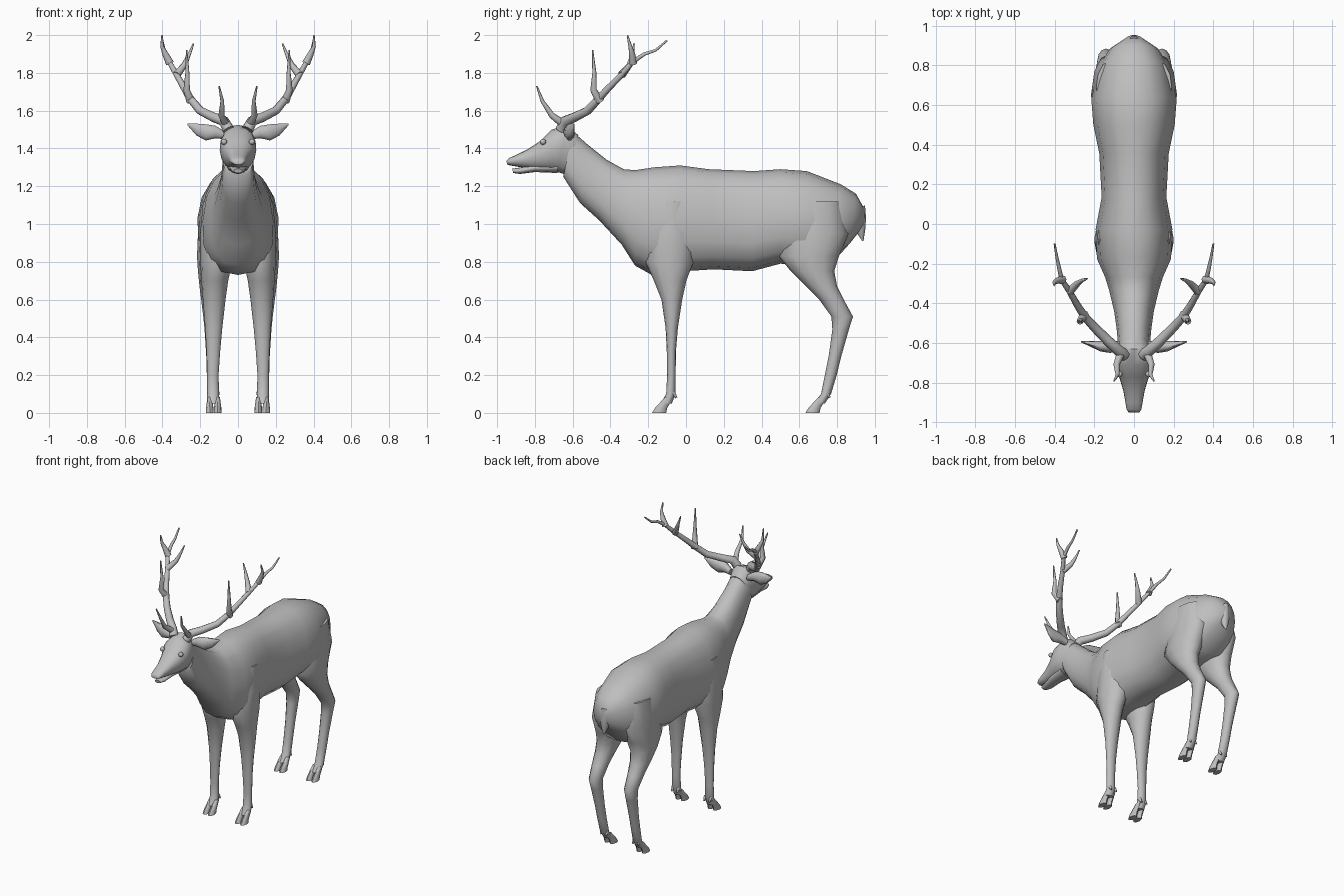
import bpy, bmesh, math
from mathutils import Vector

cube = bpy.data.objects.get("Cube")
if cube:
    bpy.data.objects.remove(cube, do_unlink=True)

# One plain grey for the whole animal
grey = bpy.data.materials.new("plain grey")
grey.use_nodes = True
colour = (0.52, 0.52, 0.52, 1)
grey.diffuse_color = colour
grey.node_tree.nodes["Principled BSDF"].inputs["Base Color"].default_value = colour


def signed_power(value, power):
    return math.copysign(abs(value) ** power, value)


def loft(name, rings, sides=16, power=1.0, egg=0.0, mirror=False):
    """Skin a row of (centre, half-axis u, half-axis v) rings and cap the ends."""
    bm = bmesh.new()
    loops = []
    for centre, u, v in rings:
        loop = []
        for i in range(sides):
            angle = math.tau * i / sides
            c = signed_power(math.cos(angle), power)
            s = signed_power(math.sin(angle), power)
            point = Vector(centre) + Vector(u) * c * (1 - egg * s) + Vector(v) * s
            loop.append(bm.verts.new(point))
        loops.append(loop)
    for a, b in zip(loops, loops[1:]):
        for i in range(sides):
            j = (i + 1) % sides
            bm.faces.new((a[i], a[j], b[j], b[i]))
    bm.faces.new(loops[0])
    bm.faces.new(loops[-1])
    bmesh.ops.recalc_face_normals(bm, faces=bm.faces[:])
    return finish(name, bm, mirror)


def finish(name, bm, mirror):
    mesh = bpy.data.meshes.new(name)
    bm.to_mesh(mesh)
    bm.free()
    mesh.materials.append(grey)
    mesh.shade_smooth()
    mesh.set_sharp_from_angle(angle=math.radians(55))
    obj = bpy.data.objects.new(name, mesh)
    bpy.context.collection.objects.link(obj)
    if mirror:
        mod = obj.modifiers.new("mirror", 'MIRROR')
        mod.use_mirror_merge = False
    return obj


def spine_rings(rows):
    """Rows of top y, top z, bottom y, bottom z, half width."""
    rings = []
    for ty, tz, by, bz, w in rows:
        top, bottom = Vector((0, ty, tz)), Vector((0, by, bz))
        rings.append(((top + bottom) / 2, (w, 0, 0), (top - bottom) / 2))
    return rings


def level_rings(rows):
    """Rows of height, front y, back y, inner x, outer x."""
    return [(((xi + xo) / 2, (yf + yb) / 2, z),
             ((xo - xi) / 2, 0, 0), (0, (yb - yf) / 2, 0))
            for z, yf, yb, xi, xo in rows]


def tube(name, points, start, end):
    """Tapered horn through the given points, on both sides."""
    points = [Vector(p) for p in points]
    rings = []
    last = len(points) - 1
    for i, p in enumerate(points):
        tangent = (points[min(i + 1, last)] - points[max(i - 1, 0)]).normalized()
        u = tangent.cross(Vector((1, -1, 0))).normalized()
        v = tangent.cross(u)
        radius = start + (end - start) * i / last
        rings.append((p, u * radius, v * radius))
    loft(name, rings, sides=8, mirror=True)


# Torso and neck, from rump to throat
loft("torso_and_neck", spine_rings([
    (.95, 1.07, .94, .99, .03),
    (.9, 1.16, .87, .9, .12),
    (.82, 1.21, .78, .8, .175),
    (.64, 1.28, .62, .78, .215),
    (.5, 1.29, .5, .79, .205),
    (.36, 1.28, .35, .75, .175),
    (.12, 1.29, .15, .76, .163),
    (-.03, 1.31, -.02, .75, .193),
    (-.17, 1.3, -.18, .73, .187),
    (-.27, 1.285, -.27, .78, .145),
    (-.33, 1.29, -.34, .89, .125),
    (-.42, 1.34, -.46, 1.02, .1),
    (-.52, 1.42, -.56, 1.11, .086),
    (-.6, 1.49, -.65, 1.25, .08),
]), power=.85, egg=.1)

# Head and upper muzzle
loft("head", spine_rings([
    (-.57, 1.47, -.63, 1.26, .07),
    (-.63, 1.525, -.68, 1.275, .09),
    (-.71, 1.5, -.72, 1.28, .097),
    (-.77, 1.44, -.77, 1.285, .075),
    (-.84, 1.395, -.84, 1.295, .054),
    (-.9, 1.365, -.9, 1.305, .043),
    (-.935, 1.35, -.93, 1.31, .038),
    (-.95, 1.335, -.948, 1.315, .028),
]), power=.9, egg=-.08)

# Lower jaw, leaving a thin open mouth
loft("lower_jaw", spine_rings([
    (-.68, 1.34, -.68, 1.27, .06),
    (-.8, 1.32, -.8, 1.275, .045),
    (-.87, 1.3, -.88, 1.265, .034),
    (-.92, 1.293, -.915, 1.27, .022),
]), sides=12)

# Tail hanging from the rump
loft("tail", spine_rings([
    (.95, 1.1, .86, 1.06, .03),
    (.955, 1.03, .88, .99, .036),
    (.95, .97, .905, .95, .026),
    (.94, .91, .932, .91, .006),
]), sides=10)

# Legs, from hoof to shoulder and haunch
loft("front_legs", level_rings([
    (.05, -.135, -.075, .1, .165),
    (.1, -.105, -.055, .1, .163),
    (.2, -.1, -.055, .103, .163),
    (.33, -.102, -.053, .094, .167),
    (.45, -.108, -.043, .083, .174),
    (.6, -.13, -.02, .066, .186),
    (.7, -.17, .002, .052, .194),
    (.8, -.215, .04, .03, .2),
    (.95, -.2, .05, .03, .2),
    (1.12, -.14, .02, .06, .185),
]), sides=12, mirror=True)
loft("hind_legs", level_rings([
    (.05, .675, .735, .1, .165),
    (.1, .715, .768, .1, .163),
    (.2, .735, .798, .103, .165),
    (.3, .755, .822, .103, .168),
    (.44, .775, .862, .1, .177),
    (.51, .77, .884, .098, .184),
    (.6, .705, .835, .088, .195),
    (.67, .635, .8, .075, .204),
    (.75, .555, .785, .055, .212),
    (.83, .49, .81, .03, .217),
    (.95, .5, .86, .03, .212),
    (1.12, .56, .82, .06, .19),
]), sides=12, mirror=True)

# Cloven hooves and dewclaws
for name, toe_y in (("front", -.18), ("hind", .632)):
    for side, middle in (("inner", .108), ("outer", .15)):
        loft(f"{name}_{side}_toes", level_rings([
            (0, toe_y, toe_y + .075, middle - .021, middle + .02),
            (.025, toe_y + .015, toe_y + .08, middle - .02, middle + .019),
            (.085, toe_y + .07, toe_y + .115, middle - .012, middle + .012),
        ]), sides=8, mirror=True)
        tube(f"{name}_{side}_dewclaws", [
            (middle, toe_y + .11, .11), (middle, toe_y + .13, .08)], .012, .005)

# Ears, leaf-shaped and reaching sideways
loft("ears", [((x, -.59 - t, z), (0, t, 0), (0, 0, h)) for x, z, h, t in (
    (.07, 1.47, .022, .022), (.12, 1.487, .035, .03), (.17, 1.485, .045, .026),
    (.22, 1.5, .033, .014), (.268, 1.527, .004, .003))], sides=10, mirror=True)

# Eyes
bm = bmesh.new()
bmesh.ops.create_uvsphere(bm, u_segments=12, v_segments=8, radius=.016)
bmesh.ops.translate(bm, verts=bm.verts[:], vec=(.074, -.757, 1.435))
finish("eyes", bm, True)

# Antlers: a sweeping beam with its tines
tube("antler_beams", [
    (.05, -.66, 1.5), (.075, -.64, 1.545), (.13, -.59, 1.565), (.2, -.52, 1.6),
    (.25, -.465, 1.66), (.285, -.41, 1.72), (.325, -.34, 1.79),
    (.365, -.28, 1.86), (.378, -.22, 1.9), (.39, -.16, 1.92),
    (.4, -.1, 1.972)], .031, .005)
tube("brow_tines", [
    (.065, -.65, 1.53), (.088, -.71, 1.575), (.083, -.76, 1.65),
    (.1, -.79, 1.73)], .022, .004)
tube("middle_tines", [
    (.25, -.455, 1.65), (.272, -.49, 1.71), (.268, -.485, 1.8),
    (.272, -.495, 1.92)], .024, .004)
tube("inner_tines", [
    (.325, -.34, 1.79), (.285, -.3, 1.84), (.262, -.285, 1.89),
    (.235, -.275, 1.955)], .022, .004)
tube("outer_tines", [
    (.36, -.28, 1.85), (.385, -.285, 1.9), (.402, -.295, 1.94),
    (.402, -.31, 1.999)], .022, .004)
